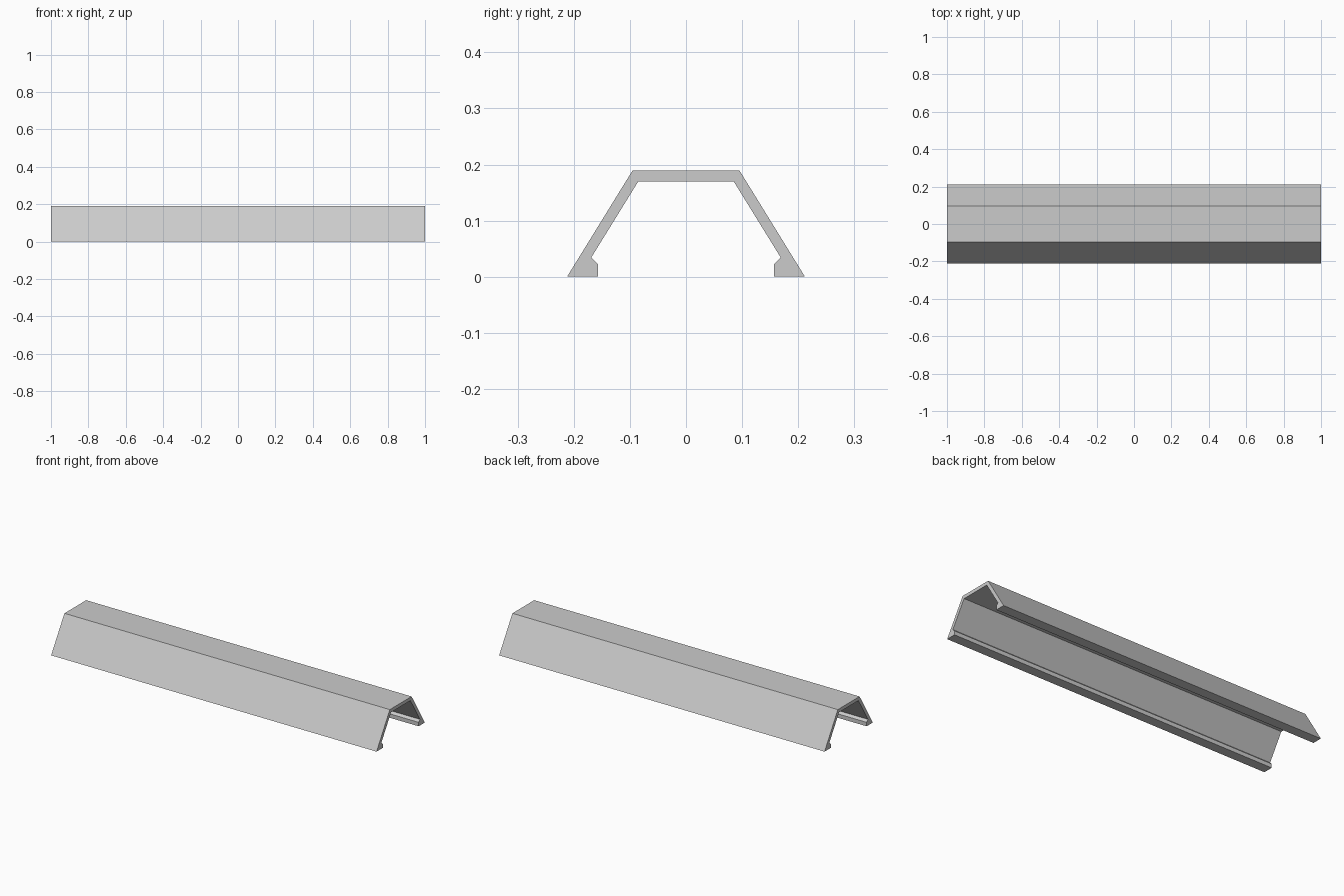
import bpy
import bmesh

cube = bpy.data.objects.get("Cube")
if cube:
    bpy.data.objects.remove(cube, do_unlink=True)

LENGTH = 2.0

# Single grey finish
grey = bpy.data.materials.new("light_grey")
grey.use_nodes = True
colour = (0.6, 0.6, 0.6, 1.0)
grey.diffuse_color = colour
grey.node_tree.nodes["Principled BSDF"].inputs["Base Color"].default_value = colour

# Half cross-section (y, z): outer top edge, outer foot, lip, inner wall, inner top
half = [(0.0955, 0.189), (0.212, 0.0), (0.157, 0.0),
        (0.157, 0.022), (0.169, 0.034), (0.085, 0.17)]
profile = half + [(-y, z) for y, z in reversed(half)]

# Extrude the mirrored profile along the channel's length
bm = bmesh.new()
end_face = bm.faces.new([bm.verts.new((-LENGTH / 2, y, z)) for y, z in profile])
result = bmesh.ops.extrude_face_region(bm, geom=[end_face], use_keep_orig=True)
moved = [v for v in result["geom"] if isinstance(v, bmesh.types.BMVert)]
bmesh.ops.translate(bm, verts=moved, vec=(LENGTH, 0, 0))
bmesh.ops.recalc_face_normals(bm, faces=bm.faces[:])

mesh = bpy.data.meshes.new("channel_cover")
bm.to_mesh(mesh)
bm.free()
mesh.materials.append(grey)
channel = bpy.data.objects.new("channel_cover", mesh)
bpy.context.collection.objects.link(channel)
